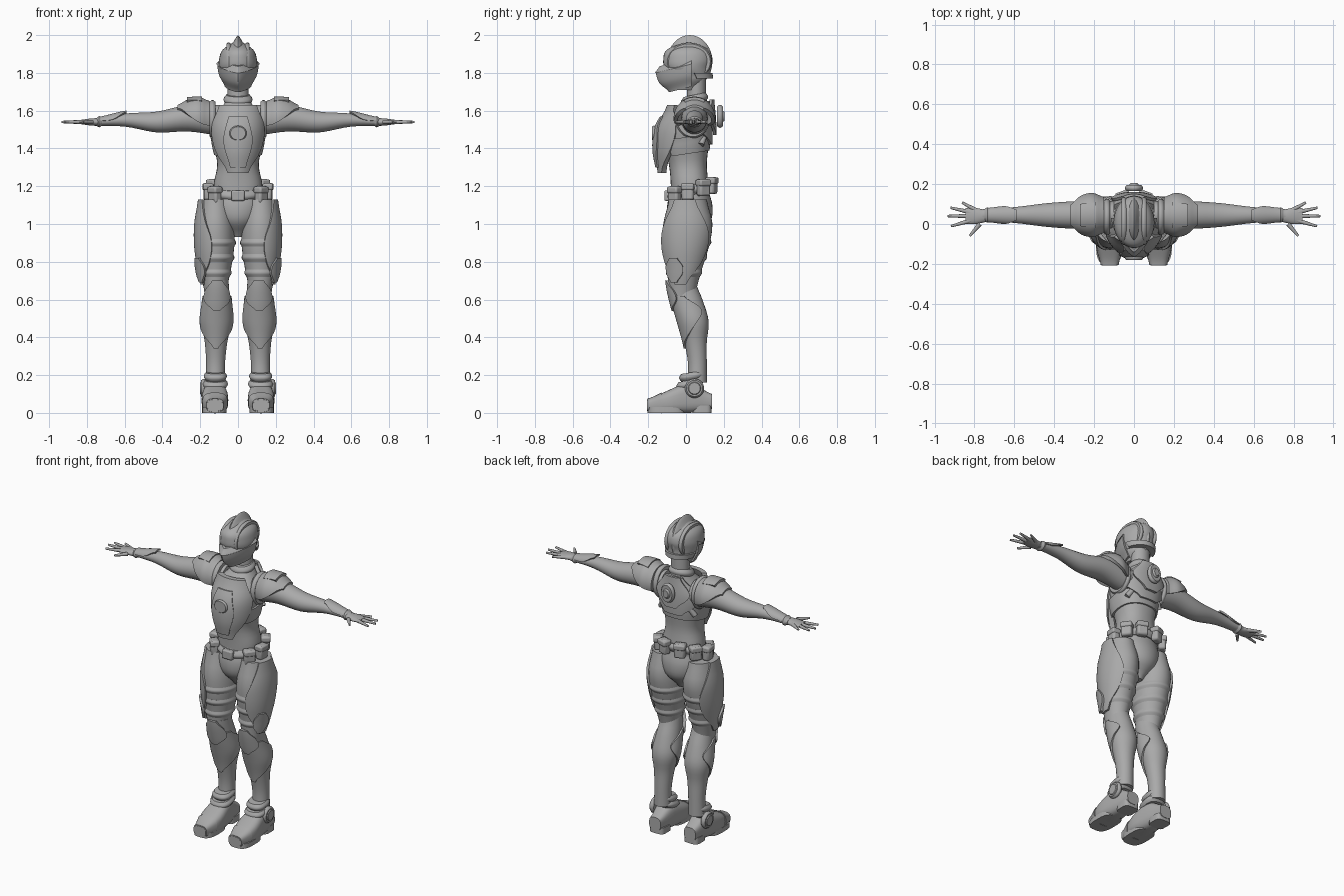
import bpy
import bmesh
from math import sin, cos, radians, copysign
from mathutils import Matrix, Vector

if "Cube" in bpy.data.objects:
    bpy.data.objects.remove(bpy.data.objects["Cube"], do_unlink=True)

shade = (0.4, 0.4, 0.4, 1)
grey = bpy.data.materials.new("armour_grey")
grey.use_nodes = True
grey.diffuse_color = shade
grey.node_tree.nodes["Principled BSDF"].inputs["Base Color"].default_value = shade
parts = []


def finish(name, mesh_builder, pair=False, bevel=0.0):
    """Turn a bmesh into a named object, optionally bevelled and mirrored to the other side."""
    bmesh.ops.recalc_face_normals(mesh_builder, faces=mesh_builder.faces)
    mesh = bpy.data.meshes.new(name)
    mesh_builder.to_mesh(mesh)
    mesh_builder.free()
    mesh.materials.append(grey)
    obj = bpy.data.objects.new(name, mesh)
    bpy.context.scene.collection.objects.link(obj)
    if bevel:
        modifier = obj.modifiers.new("soft_edges", "BEVEL")
        modifier.width, modifier.segments = bevel, 2
    if pair:
        obj.modifiers.new("other_side", "MIRROR")
    parts.append(obj)


def track(values, fraction):
    """Read a constant, or a smooth curve through evenly spaced values."""
    if not isinstance(values, list):
        return values
    last = len(values) - 1
    place = min(max(fraction, 0), 1) * last
    i = min(int(place), last - 1)
    t = place - i
    a, b, c, d = (values[min(max(k, 0), last)] for k in (i - 1, i, i + 1, i + 2))
    return b + t / 2 * (c - a + t * (2 * a - 5 * b + 4 * c - d + t * (3 * (b - c) + d - a)))


class Form:
    """A body volume along one axis: centre (across, fore) and radii (wide, deep) as tracks."""

    def __init__(self, axis, low, high, wide, deep, across=0, fore=0, power=2):
        self.axis, self.low, self.high, self.power = axis, low, high, power
        self.tracks = across, fore, wide, deep

    def outline(self, position, grow, arc, facing, thick, sides=32):
        fraction = (position - self.low) / (self.high - self.low)
        across, fore, wide, deep = (track(values, fraction) for values in self.tracks)
        front = -1 if self.axis == "Z" else 1

        def point(angle, inset):
            s, c = sin(radians(angle)), cos(radians(angle))
            u = across + (wide + grow - inset) * copysign(abs(s) ** (2 / self.power), s)
            v = fore + front * (deep + grow - inset) * copysign(abs(c) ** (2 / self.power), c)
            return {"X": (position, u, v), "Y": (u, position, v), "Z": (u, v, position)}[self.axis]

        if arc is None:
            return [point(360 * i / sides, 0) for i in range(sides)]
        angles = [facing + arc * (2 * i / sides - 1) for i in range(sides + 1)]
        return [point(a, 0) for a in angles] + [point(a, thick) for a in reversed(angles)]


def skin(name, form, low=None, high=None, grow=0, arc=None, facing=0, thick=0.015,
         tilt=0, steps=12, pair=False):
    """Skin a form, or a stretch of it; with an arc it becomes a plate standing off by grow."""
    low = form.low if low is None else low
    high = form.high if high is None else high
    builder = bmesh.new()
    loops = []
    for i in range(steps + 1):
        fraction = i / steps
        outline = form.outline(low + (high - low) * fraction, track(grow, fraction),
                               track(arc, fraction), facing, thick)
        loops.append([builder.verts.new((x, y, z + tilt * y)) for x, y, z in outline])
    for below, above in zip(loops, loops[1:]):
        for i in range(len(below)):
            builder.faces.new((below[i - 1], below[i], above[i], above[i - 1]))
    builder.faces.new(loops[0])
    builder.faces.new(loops[-1])
    finish(name, builder, pair)


def hoop(name, axis, centre, half, wide, deep, tilt=0, pair=True, power=2):
    """A short disc or strap with eased rims, centred at a point."""
    order = {"X": "xyz", "Y": "yxz", "Z": "zxy"}[axis]
    along, across, fore = (getattr(Vector(centre), letter) for letter in order)
    form = Form(axis, along - half, along + half, wide, deep, across, fore, power)
    skin(name, form, grow=[-half / 2, 0, 0, -half / 2], tilt=tilt, steps=6, pair=pair)


def block(name, centre, size, turn=0, pair=False):
    builder = bmesh.new()
    place = Matrix.Translation(centre) @ Matrix.Rotation(radians(turn), 4, "Z") @ Matrix.Diagonal((*size, 1))
    bmesh.ops.create_cube(builder, size=1, matrix=place)
    finish(name, builder, pair, bevel=min(size) / 4)


def rod(name, start, end, thick, thin):
    start, end = Vector(start), Vector(end)
    way = end - start
    place = Matrix.Translation((start + end) / 2) @ way.to_track_quat("Z", "Y").to_matrix().to_4x4()
    builder = bmesh.new()
    bmesh.ops.create_cone(builder, cap_ends=True, segments=12, radius1=thick, radius2=thin,
                          depth=way.length, matrix=place)
    finish(name, builder, pair=True)


# Torso, neck and pelvis
torso = Form("Z", 1.08, 1.66, wide=[.11, .13, .11, .13, .14, .06], deep=[.1, .1, .1, .12, .12, .06],
             fore=[.02, .02, .01, 0, 0, .05], power=2.3)
skin("torso", torso, steps=20)
skin("neck", Form("Z", 1.6, 1.8, wide=.055, deep=.05, fore=.055))
hoop("collar", "Z", (0, .045, 1.65), half=.025, wide=.075, deep=.07, tilt=.2, pair=False)
skin("pelvis", Form("Z", .93, 1.18, wide=[.03, .11, .14, .13], deep=[.04, .11, .12, .1], fore=.02))

# Chest and back armour
chest = Form("Z", 1.27, 1.63, wide=[.11, .14, .15, .13], deep=[.15, .17, .16, .1])
skin("breastplate", chest, arc=[30, 60, 70, 50], thick=.03)
skin("breastplate_panel", chest, low=1.3, high=1.57, grow=.008, arc=[20, 30, 20])
hoop("chest_badge", "Y", (0, -.17, 1.48), half=.01, wide=.045, deep=.04, pair=False)
skin("rib_guard", torso, low=1.37, high=1.46, grow=.01, arc=130, facing=180, tilt=.15)
skin("back_plate", torso, low=1.42, high=1.65, grow=.02, arc=[20, 60, 60, 40], facing=180, thick=.03)
skin("back_shield", torso, low=1.47, high=1.66, grow=.04, arc=[10, 40, 30], facing=180)
hoop("back_disc", "Y", (0, .18, 1.57), half=.015, wide=.045, deep=.06, pair=False)
hoop("back_disc_hub", "Y", (0, .19, 1.57), half=.015, wide=.025, deep=.03, pair=False)
rod("back_strap", (.12, .08, 1.42), (.03, .13, 1.56), thick=.016, thin=.016)

# Head: dome, jaw, wedge visor, brow, crest and ribs
helmet = Form("Z", 1.77, 1.975, wide=[.08, .1, .1, .08, .01], deep=[.09, .12, .13, .11, .02],
              fore=[.04, .01, .01, .01, .02])
skin("helmet", helmet, steps=20)
skin("neck_guard", helmet, high=1.8, grow=.012, arc=80, facing=180, steps=4)
skin("jaw", Form("Z", 1.71, 1.81, wide=[.05, .08, .09], deep=[.07, .1, .11]))
visor = Form("Z", 1.72, 1.84, wide=[.07, .1, .11], deep=[.12, .17, .19], fore=.03, power=1.4)
skin("visor", visor, arc=90, tilt=.25)
skin("brow", visor, low=1.84, high=1.87, grow=[.005, -.02], arc=90, tilt=.25, steps=4)
skin("crest", Form("X", 0, .035, wide=[.12, .1], deep=[.14, .09], across=.02, fore=1.86), pair=True)
hoop("helmet_rib", "X", (.05, .015, 1.86), half=.012, wide=.12, deep=.1)

# Belt with buckle and pouches; everything rises towards the back
belt_slope = .25
belt_height = 1.17
hoop("belt", "Z", (0, .02, belt_height), half=.025, wide=.145, deep=.12, tilt=belt_slope, pair=False)
block("buckle", (0, -.1, 1.15), (.07, .03, .055))
for angle in (50, 85, 125, 160):
    x, y = .16 * sin(radians(angle)), .02 - .125 * cos(radians(angle))
    spot = Vector((x, y, belt_height + y * belt_slope))
    block("pouch", spot, (.065, .045, .09), angle, pair=True)
    block("pouch_flap", spot + Vector((0, 0, .025)), (.07, .055, .035), angle, pair=True)

# Legs: body volumes first, then plates standing off them
thigh = Form("Z", .62, 1.13, wide=[.055, .08, .1, .1, .08], deep=[.07, .09, .12, .13, .1],
             across=.12, fore=[-.02, -.01, 0, .01, .01])
calf = Form("Z", .16, .7, wide=[.05, .05, .06, .08, .07, .06], deep=[.05, .05, .06, .08, .08, .07],
            across=[.12, .11], fore=[.06, .06, .05, .04, .01, -.02])
skin("thigh", thigh, pair=True)
skin("thigh_plate", thigh, low=.68, grow=.012, arc=[20, 60, 70, 50, 30], facing=80, pair=True)
skin("thigh_side_pad", thigh, low=.69, high=.82, grow=.025, arc=[10, 25, 25, 10], facing=60, pair=True)
for height in (.74, .82, .9):
    skin("thigh_strap", thigh, height - .02, height + .02, grow=[0, .008, 0], steps=6, pair=True)
skin("calf", calf, steps=20, pair=True)
skin("shin_guard", calf, low=.34, high=.62, grow=.01, arc=[10, 60, 100, 130, 80], steps=20, pair=True)
skin("knee_pad", calf, low=.54, grow=.02, arc=[10, 50, 50, 20], thick=.025, pair=True)

# Boots
boot = Form("Y", -.207, .137, wide=[.04, .07, .06, .04], deep=[.03, .06, .08, .04],
            across=.122, fore=[.04, .06, .08, .06], power=3)
skin("boot", boot, pair=True)
skin("toe_cap", boot, low=-.205, high=-.13, grow=.005, pair=True)
skin("front_sole", Form("Z", 0, .03, wide=.065, deep=.1, across=.125, fore=-.105, power=3), steps=1, pair=True)
skin("heel", Form("Z", 0, .04, wide=.05, deep=.05, across=.12, fore=.085, power=4), steps=1, pair=True)
hoop("instep_strap", "Z", (.12, .02, .15), half=.02, wide=.065, deep=.07, tilt=.2, power=2.5)
hoop("boot_cuff", "Z", (.12, .03, .19), half=.02, wide=.06, deep=.065, tilt=.15, power=2.5)
hoop("ankle_disc", "X", (.18, .045, .13), half=.015, wide=.05, deep=.05)
hoop("ankle_hub", "X", (.19, .045, .13), half=.01, wide=.035, deep=.035)

# Arms
arm = Form("X", .1, .76, wide=[.07, .07, .06, .04, .03], deep=[.08, .07, .055, .035, .02],
           across=.045, fore=[1.55, 1.56, 1.54, 1.55, 1.54])
skin("arm", arm, steps=20, pair=True)
hoop("armhole_trim", "X", (.135, .035, 1.555), half=.015, wide=.09, deep=.1)
skin("shoulder_pad", arm, low=.15, high=.32, grow=[.02, .04, .03, .01], arc=[110, 100, 80, 40],
     thick=.02, pair=True)
skin("shoulder_ridge", arm, low=.19, high=.27, grow=.042, arc=[35, 30], steps=6, pair=True)
skin("bracer", arm, low=.59, high=.74, grow=[.015, .005], arc=[30, 80, 80], thick=.01, pair=True)
skin("wrist_cuff", arm, low=.72, high=.75, grow=[0, .008, 0], steps=6, pair=True)

# Hands: fingers fan out from the wrist by angle and reach
hand_height = 1.54
skin("palm", Form("X", .74, .845, wide=[.03, .04, .04], deep=[.02, .017, .01], across=.04, fore=hand_height),
     pair=True)
wrist = Vector((.74, .04, hand_height))
for finger, angle, reach in (("little_finger", 29, .14), ("ring_finger", 13, .185), ("middle_finger", 0, .195),
                             ("index_finger", -16, .185), ("thumb", -50, .13)):
    way = Vector((cos(radians(angle)), sin(radians(angle)), 0)) * reach
    rod(finger, wrist + way * 0.4, wrist + way, thick=.012, thin=.006)

# Smooth shading with crisp plate edges
bpy.ops.object.select_all(action="DESELECT")
for obj in parts:
    obj.select_set(True)
bpy.context.view_layer.objects.active = parts[0]
bpy.ops.object.shade_smooth_by_angle(angle=radians(35))
